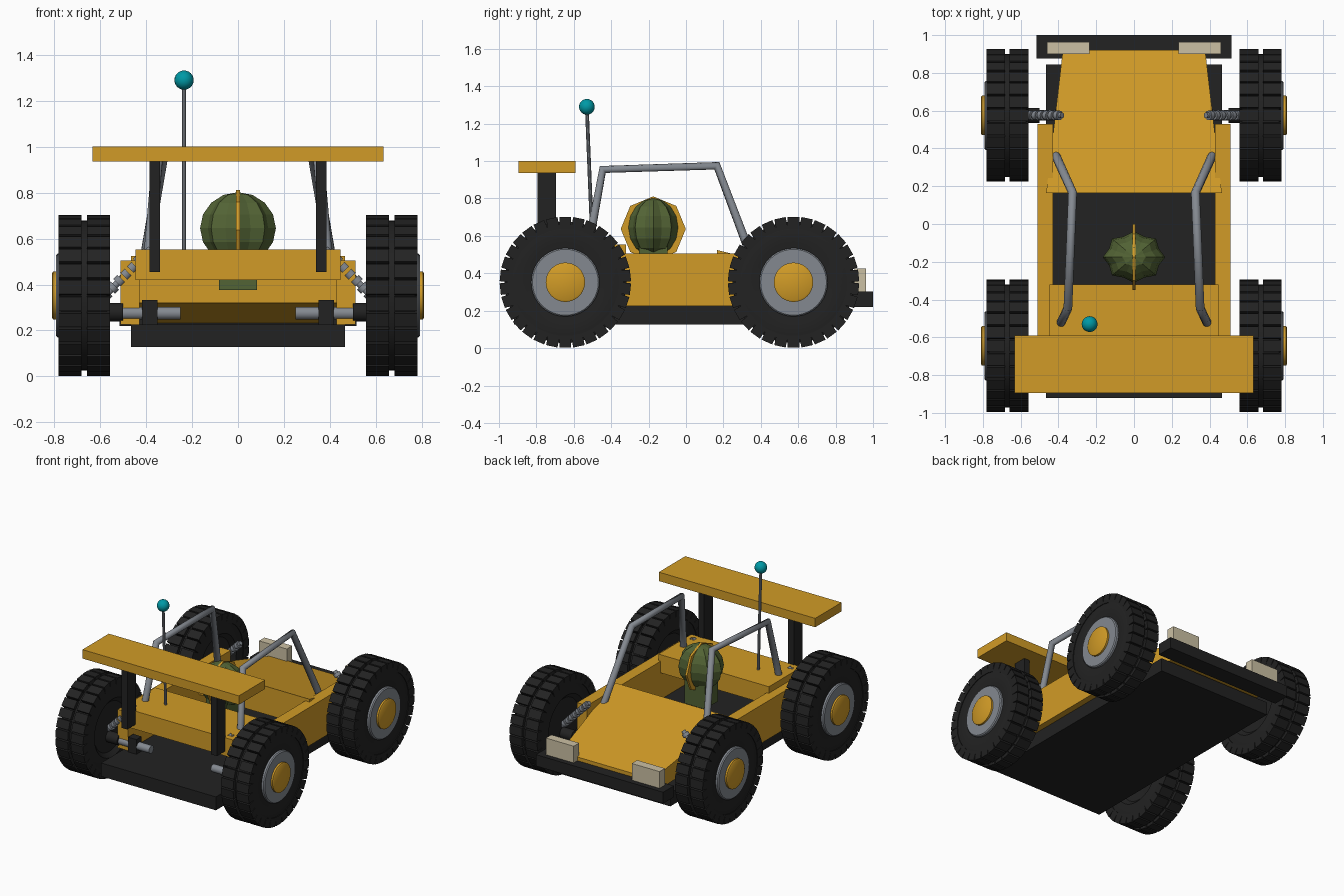
import bpy, bmesh, math
from mathutils import Vector, Matrix

if "Cube" in bpy.data.objects:
    bpy.data.objects.remove(bpy.data.objects["Cube"], do_unlink=True)


def material(name, rgb):
    m = bpy.data.materials.new(name)
    m.use_nodes = True
    m.diffuse_color = (*rgb, 1)
    m.node_tree.nodes["Principled BSDF"].inputs["Base Color"].default_value = (*rgb, 1)
    return m


YELLOW = material("amber paint", (0.64, 0.33, 0.02))
BLACK = material("black rubber", (0.016, 0.016, 0.016))
STEEL = material("grey steel", (0.23, 0.25, 0.28))
LAMP = material("cream lamp", (0.6, 0.53, 0.37))
GREEN = material("olive green", (0.085, 0.125, 0.035))
TEAL = material("teal", (0.0, 0.32, 0.38))


def finish(name, bm, mat, smooth=False):
    bmesh.ops.recalc_face_normals(bm, faces=bm.faces)
    me = bpy.data.meshes.new(name)
    bm.to_mesh(me)
    bm.free()
    ob = bpy.data.objects.new(name, me)
    bpy.context.collection.objects.link(ob)
    me.materials.append(mat)
    if smooth:
        bpy.ops.object.select_all(action='DESELECT')
        ob.select_set(True)
        bpy.context.view_layer.objects.active = ob
        bpy.ops.object.shade_smooth_by_angle(angle=math.radians(35))
    return ob


def add_box(bm, lo, hi, matrix=Matrix()):
    lo, hi = Vector(lo), Vector(hi)
    size = Matrix.Diagonal((*(hi - lo), 1))
    bmesh.ops.create_cube(bm, size=1, matrix=matrix @ Matrix.Translation((lo + hi) / 2) @ size)


def box(name, lo, hi, mat):
    bm = bmesh.new()
    add_box(bm, lo, hi)
    return finish(name, bm, mat)


def add_rod(bm, a, b, r, sides=16):
    a, b = Vector(a), Vector(b)
    turn = (b - a).to_track_quat('Z', 'Y').to_matrix().to_4x4()
    bmesh.ops.create_cone(bm, cap_ends=True, segments=sides, radius1=r, radius2=r,
                          depth=(b - a).length, matrix=Matrix.Translation((a + b) / 2) @ turn)


def rod(name, a, b, r, mat, sides=16):
    bm = bmesh.new()
    add_rod(bm, a, b, r, sides)
    return finish(name, bm, mat, True)


def tube(name, points, r, mat):
    curve = bpy.data.curves.new(name, 'CURVE')
    curve.dimensions = '3D'
    curve.bevel_depth = r
    curve.bevel_resolution = 3
    curve.use_fill_caps = True
    spline = curve.splines.new('POLY')
    spline.points.add(len(points) - 1)
    for p, co in zip(spline.points, points):
        p.co = (*co, 1)
    curve.materials.append(mat)
    ob = bpy.data.objects.new(name, curve)
    bpy.context.collection.objects.link(ob)


def lathe_x(name, profile, centre, mat, sides=40):
    """Spin (x, radius) points about an x axis through centre."""
    bm = bmesh.new()
    verts = [bm.verts.new((x, 0, r)) for x, r in profile]
    edges = [bm.edges.new(pair) for pair in zip(verts, verts[1:])]
    bmesh.ops.spin(bm, geom=verts + edges, cent=(0, 0, 0), axis=(1, 0, 0),
                   angle=math.tau, steps=sides)
    bmesh.ops.remove_doubles(bm, verts=bm.verts, dist=1e-4)
    bmesh.ops.translate(bm, verts=bm.verts, vec=centre)
    return finish(name, bm, mat, True)


# Chassis, bumper and body panels
box("chassis", (-0.465, -0.92, 0.127), (0.465, 0.845, 0.225), BLACK)
box("bumper", (-0.515, 0.875, 0.22), (0.515, 1.0, 0.303), BLACK)
box("rear_deck", (-0.447, -0.7, 0.42), (0.447, -0.32, 0.553), YELLOW)
box("wing", (-0.633, -0.895, 0.935), (0.633, -0.59, 1.0), YELLOW)

# Wedge hood: a box tapering towards the nose
bm = bmesh.new()
add_box(bm, (-0.465, 0.165, 0.32), (0.465, 0.92, 0.525))
for v in bm.verts:
    if v.co.y > 0.5:
        v.co.x *= 0.81
        v.co.z = 0.33 if v.co.z > 0.4 else 0.227
finish("hood", bm, YELLOW)


# Tyre tread in two rows of blocks, with sidewall and hub
BLOCKS = 30


def wheel(label, side, y):
    c = Vector((side * 0.67, y, 0.352))
    tyre = [(-0.075, 0), (-0.08, 0.18), (-0.107, 0.21), (-0.107, 0.3), (-0.098, 0.326),
            (0.098, 0.326), (0.107, 0.3), (0.107, 0.21), (0.1, 0.18), (0.1, 0)]
    lathe_x(label + "_tyre", [(x * side, r) for x, r in tyre], c, BLACK)
    bm = bmesh.new()
    for i in range(BLOCKS):
        turn = Matrix.Translation(c) @ Matrix.Rotation(math.tau * i / BLOCKS, 4, 'X')
        for row in (-0.062, 0.062):
            add_box(bm, (row - 0.05, -0.031, 0.285), (row + 0.05, 0.031, 0.35), turn)
    finish(label + "_tread", bm, BLACK)
    rim = [(0.08, 0), (0.08, 0.183), (0.115, 0.183), (0.122, 0.176), (0.122, 0)]
    lathe_x(label + "_rim", [(x * side, r) for x, r in rim], c, STEEL)
    cap = [(0.1, 0), (0.1, 0.105), (0.135, 0.105), (0.141, 0.095), (0.141, 0)]
    lathe_x(label + "_hub_cap", [(x * side, r) for x, r in cap], c, YELLOW)


# Mirrored parts
for s, side in ((1, "left"), (-1, "right")):
    def mx(x, y, z):
        return (s * x, y, z)

    def pair_box(name, lo, hi, mat):
        xs = sorted((s * lo[0], s * hi[0]))
        box(side + "_" + name, (xs[0], *lo[1:]), (xs[1], *hi[1:]), mat)

    pair_box("side_pod", (0.43, -0.66, 0.225), (0.512, 0.53, 0.505), YELLOW)
    pair_box("headlight", (0.235, 0.9, 0.3), (0.46, 0.963, 0.425), LAMP)
    pair_box("wing_post", (0.34, -0.795, 0.455), (0.386, -0.695, 0.94), BLACK)
    tube(side + "_roll_bar", [mx(0.42, 0.375, 0.42), mx(0.325, 0.165, 0.975),
                              mx(0.35, -0.445, 0.955), mx(0.39, -0.53, 0.5)], 0.024, STEEL)
    for end, y in (("front", 0.575), ("rear", -0.645)):
        label = end + "_" + side
        wheel(label, s, y)
        rod(label + "_arm", mx(0.25, y, 0.275), mx(0.6, y, 0.275), 0.028, STEEL)
        rod(label + "_axle", mx(0.5, y, 0.28), mx(0.6, y, 0.28), 0.04, BLACK)
        pair_box(end + "_arm_bracket", (0.35, y - 0.03, 0.22), (0.418, y + 0.03, 0.333), BLACK)
        # Shock absorber with spring rings
        top, foot = Vector(mx(0.38, y, 0.555)), Vector(mx(0.6, y, 0.33))
        bm = bmesh.new()
        add_rod(bm, top, foot, 0.015)
        for i in range(7):
            add_rod(bm, top.lerp(foot, 0.06 + i * 0.13), top.lerp(foot, 0.14 + i * 0.13), 0.025)
        finish(label + "_shock", bm, STEEL, True)

# Driver: ribbed head, body block and a thin eight-sided crest
bm = bmesh.new()
bmesh.ops.create_uvsphere(bm, u_segments=16, v_segments=8, radius=1)
for v in bm.verts:
    step = round(math.atan2(v.co.y, v.co.x) / (math.tau / 16))
    if step % 2:
        v.co.x *= 0.86
        v.co.y *= 0.86
    v.co = (v.co.x * 0.165, v.co.y * 0.137 - 0.175, v.co.z * 0.157 + 0.645)
finish("driver_head", bm, GREEN)
box("driver_body", (-0.083, -0.25, 0.375), (0.083, -0.1, 0.56), GREEN)
rod("head_crest", (-0.008, -0.175, 0.637), (0.008, -0.175, 0.637), 0.174, YELLOW, 8)

# Antenna
rod("antenna", (-0.235, -0.5, 0.54), (-0.235, -0.53, 1.28), 0.01, STEEL, 10)
bm = bmesh.new()
bmesh.ops.create_uvsphere(bm, u_segments=20, v_segments=12, radius=0.042,
                          matrix=Matrix.Translation((-0.235, -0.53, 1.29)))
finish("antenna_ball", bm, TEAL, True)
